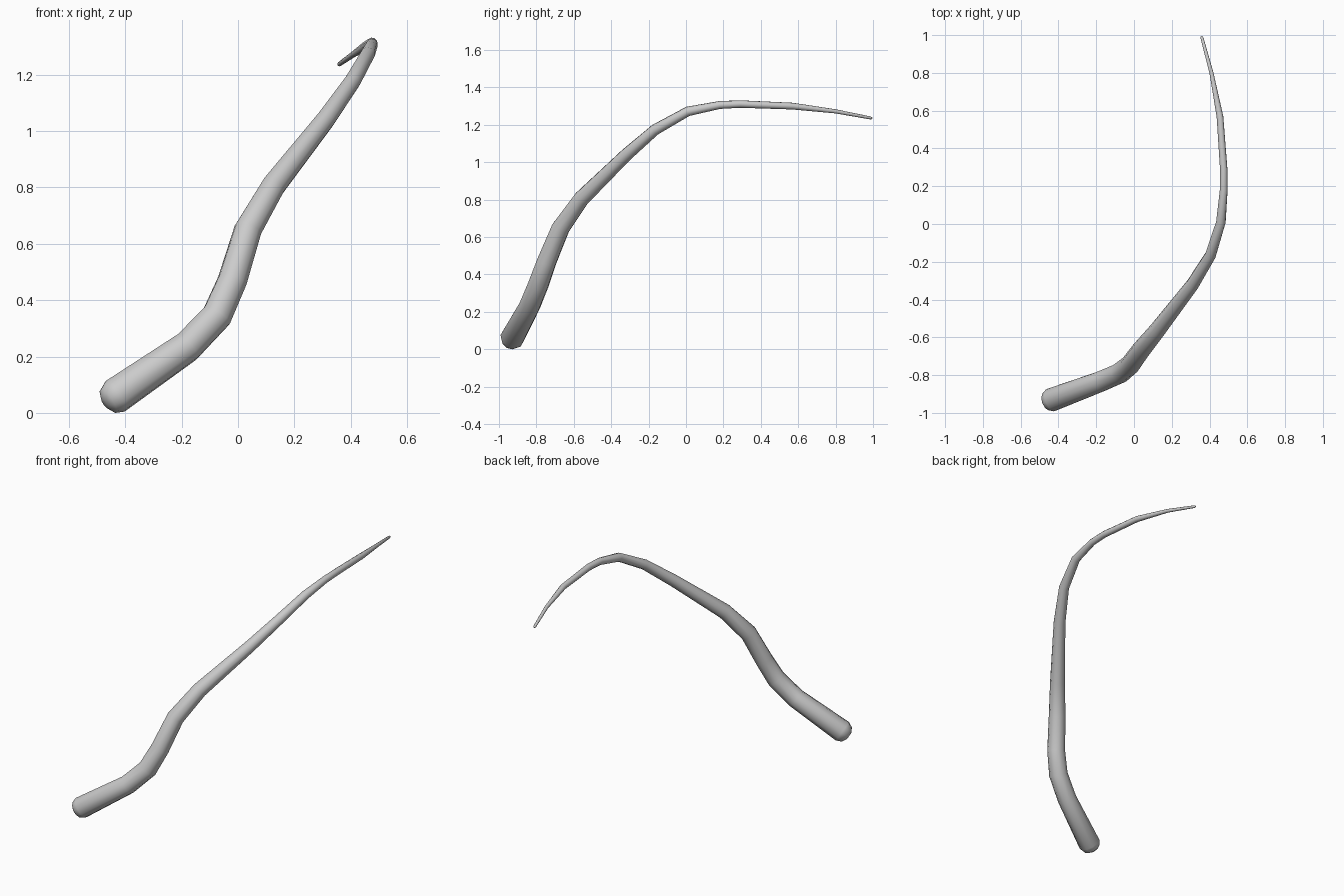
import bpy, bmesh, math
from mathutils import Vector

if "Cube" in bpy.data.objects:
    bpy.data.objects.remove(bpy.data.objects["Cube"])

SIDES = 10
# Centre line (x, y, z) and radius, thick end to tip
PATH = [
    (-0.435, -0.93, 0.07, 0.065),
    (-0.18, -0.835, 0.245, 0.057),
    (-0.075, -0.79, 0.355, 0.056),
    (-0.02, -0.745, 0.48, 0.053),
    (0.035, -0.67, 0.66, 0.050),
    (0.125, -0.56, 0.815, 0.044),
    (0.31, -0.32, 1.05, 0.035),
    (0.405, -0.165, 1.185, 0.030),
    (0.46, 0.01, 1.283, 0.026),
    (0.475, 0.18, 1.317, 0.021),
    (0.475, 0.29, 1.322, 0.020),
    (0.455, 0.57, 1.311, 0.018),
    (0.41, 0.80, 1.283, 0.011),
    (0.36, 0.985, 1.248, 0.008),
]
pts = [Vector(p[:3]) for p in PATH]
radii = [p[3] for p in PATH]
tangents = [(pts[min(i + 1, len(pts) - 1)] - pts[max(i - 1, 0)]).normalized()
            for i in range(len(pts))]


def cap(point, direction, radius, length):
    """Shrinking rings that round off an end."""
    return [(point + direction * length * math.sin(a), radius * math.cos(a))
            for a in (math.radians(40), math.radians(70))]


# Ring list: rounded base, shaft, rounded tip
start = [(c, tangents[0], r) for c, r in cap(pts[0], -tangents[0], radii[0], 0.05)]
end = [(c, tangents[-1], r) for c, r in cap(pts[-1], tangents[-1], radii[-1], 0.012)]
rings = start[::-1] + list(zip(pts, tangents, radii)) + end

# Sweep the rings with a frame carried along the path
bm = bmesh.new()
loops = []
side = Vector((0, 0, 1))
for centre, tangent, radius in rings:
    side = (side - tangent * side.dot(tangent)).normalized()
    other = tangent.cross(side)
    loops.append([bm.verts.new(centre + radius * (
        side * math.cos(2 * math.pi * k / SIDES) + other * math.sin(2 * math.pi * k / SIDES)))
        for k in range(SIDES)])
for a, b in zip(loops, loops[1:]):
    for k in range(SIDES):
        n = (k + 1) % SIDES
        bm.faces.new((a[k], a[n], b[n], b[k]))
bm.faces.new(loops[0][::-1])
bm.faces.new(loops[-1])
bmesh.ops.recalc_face_normals(bm, faces=bm.faces)

# Rest on the ground
low = min(v.co.z for v in bm.verts)
bmesh.ops.translate(bm, verts=bm.verts, vec=(0, 0, -low))
for f in bm.faces:
    f.smooth = True

mesh = bpy.data.meshes.new("curved_stick")
bm.to_mesh(mesh)
bm.free()
obj = bpy.data.objects.new("curved_stick", mesh)
bpy.context.collection.objects.link(obj)
